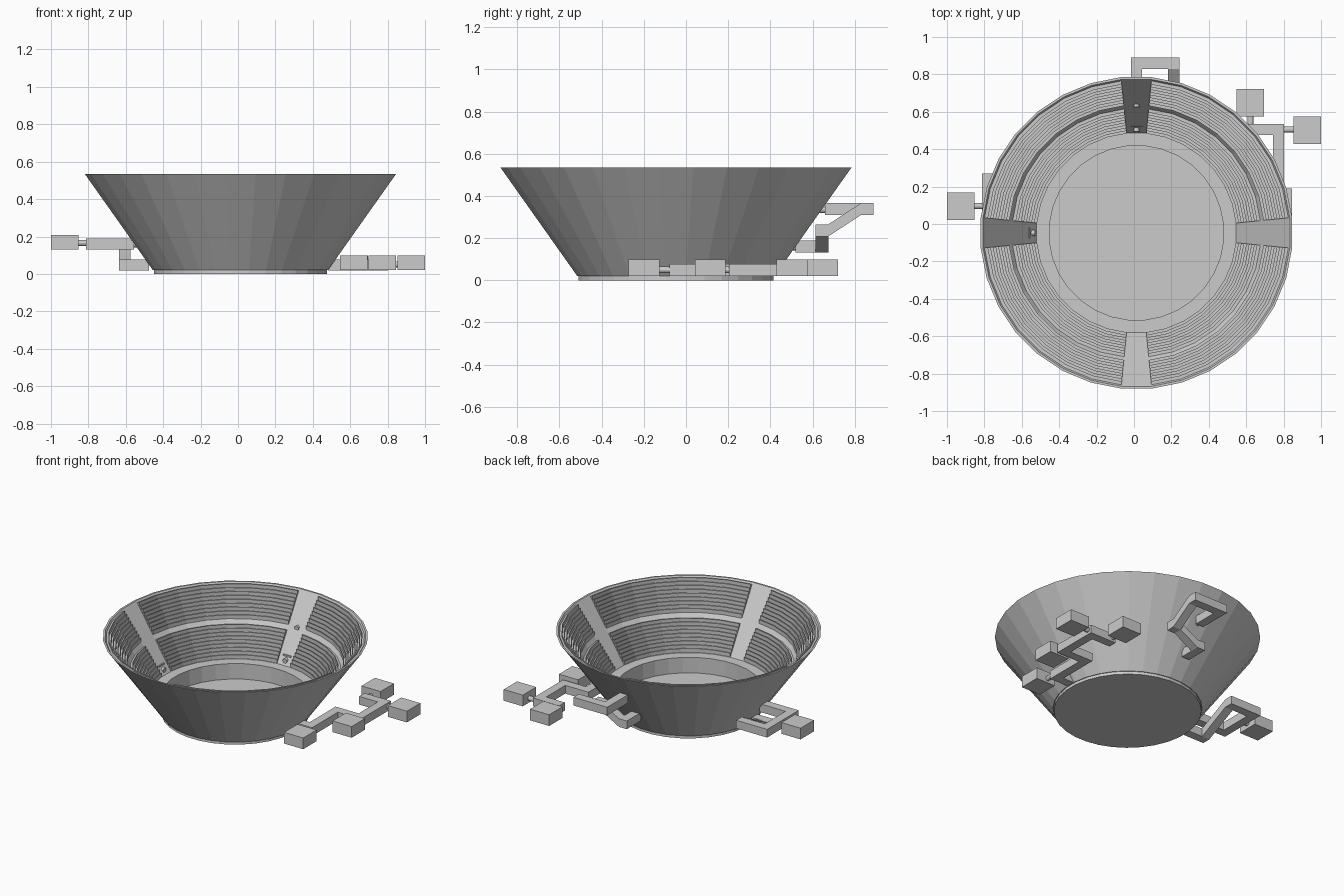
import bpy, bmesh, math
from mathutils import Vector, Matrix

if "Cube" in bpy.data.objects:
    bpy.data.objects.remove(bpy.data.objects["Cube"])

CX, CY = 0.013, -0.0475      # bowl centre
N = 32                       # sides of the bowl
STEP = 2 * math.pi / N
K = 1 / math.cos(STEP / 2)   # profile radii are measured to the flats
Z0, Z1, R0, R1 = 0.02, 0.535, 0.468, 0.8325
HW = 0.03                    # half width of a corridor


def finish(bm, name):
    bmesh.ops.recalc_face_normals(bm, faces=bm.faces)
    me = bpy.data.meshes.new(name)
    bm.to_mesh(me)
    bm.free()
    ob = bpy.data.objects.new(name, me)
    bpy.context.collection.objects.link(ob)
    return ob


def cone_r(z):
    return R0 + (R1 - R0) * (z - Z0) / (Z1 - Z0)


def sweep(bm, profile, first, count, closed_profile):
    """Turn an (r, z) profile about the bowl axis through count segments."""
    full = count == N
    rings = []
    for i in range(count if full else count + 1):
        a = (first + i + 0.5) * STEP
        rings.append([bm.verts.new((CX + r * K * math.cos(a), CY + r * K * math.sin(a), z))
                      for r, z in profile])
    m = len(profile)
    for i in range(count):
        a, b = rings[i], rings[(i + 1) % len(rings)]
        for j in range(m if closed_profile else m - 1):
            k = (j + 1) % m
            bm.faces.new((a[j], b[j], b[k], a[k]))
    if full:                 # cap both ends of the lathe profile
        bm.faces.new([r[0] for r in rings])
        bm.faces.new([r[-1] for r in rings])
    else:                    # cap both ends of the arc
        bm.faces.new(rings[0])
        bm.faces.new(rings[-1])


# Bowl shell: base, sloping wall, rim, inner ramp, ledge and sunken floor
SHELL = 0.0125
LEDGE = 0.13
bm = bmesh.new()
sweep(bm, [(0.463, 0), (0.463, Z0), (R0, Z0), (R1, Z1), (R1 - SHELL, Z1),
           (cone_r(LEDGE) - SHELL, LEDGE), (0.465, LEDGE), (0.465, 0.022)], 0, N, False)
finish(bm, "arena_bowl")


# Seating tiers: stepped rows with low seat backs, four quarters each
def tier(name, z_low, z_high, rows):
    h = (z_high - z_low) / rows
    t = h * (R1 - R0) / (Z1 - Z0)
    prof = []
    for i in range(rows):
        z = z_low + i * h
        r = cone_r(z) - SHELL - 0.004
        prof += [(r, z), (r, z + h * 1.35), (r + t * 0.4, z + h * 1.35), (r + t * 0.4, z + h)]
    prof.append((cone_r(z_high) - SHELL + 0.004, z_high))
    prof.append((cone_r(z_low) - SHELL + 0.004, z_low))
    bm = bmesh.new()
    for q in range(4):
        sweep(bm, prof, q * N // 4, N // 4 - 1, True)
    finish(bm, name)


tier("lower_seating", LEDGE + 0.003, 0.312, 9)
tier("upper_seating", 0.342, 0.524, 9)


def box(bm, lo, hi):
    lo, hi = Vector(lo), Vector(hi)
    bmesh.ops.create_cube(bm, size=1, matrix=Matrix.Translation((lo + hi) / 2)
                          @ Matrix.Diagonal((*(hi - lo), 1)))


def beam(bm, p, q):
    """Square passage from p to q; slopes keep upright ends."""
    d = Vector((q.x - p.x, q.y - p.y, 0)).normalized()
    side, up = Vector((-d.y, d.x, 0)) * HW, Vector((0, 0, 0.0285))
    ends = [[bm.verts.new(c + s * side + u * up) for s, u in ((-1, -1), (1, -1), (1, 1), (-1, 1))]
            for c in (p, q)]
    for e in ends:
        bm.faces.new(e)
    for j in range(4):
        k = (j + 1) % 4
        bm.faces.new((ends[0][j], ends[0][k], ends[1][k], ends[1][j]))


def corridor(name, pts):
    bm = bmesh.new()
    pts = [Vector(p) for p in pts]
    last = len(pts) - 1
    for i in range(last):
        p, q = pts[i], pts[i + 1]
        d = Vector((q.x - p.x, q.y - p.y, 0)).normalized() * HW
        beam(bm, p if i == 0 else p + d, q if i + 1 == last else q - d)
    for p in pts[1:-1]:      # corner blocks
        e = Vector((HW, HW, 0.0285))
        box(bm, p - e, p + e)
    finish(bm, name)


def pipe(name, p, q, r=0.016):
    p, q = Vector(p), Vector(q)
    bm = bmesh.new()
    rot = (q - p).to_track_quat('Z', 'Y').to_matrix().to_4x4()
    bmesh.ops.create_cone(bm, cap_ends=True, segments=12, radius1=r, radius2=r,
                          depth=(q - p).length, matrix=Matrix.Translation((p + q) / 2) @ rot)
    finish(bm, name)


def room(name, x, y, z):
    bm = bmesh.new()
    box(bm, (x - 0.0735, y - 0.0735, z), (x + 0.0735, y + 0.0735, z + 0.078))
    finish(bm, name)


# Back passage: climbs from the lower door round to the upper door
corridor("back_passage", [(CX, 0.52, 0.16), (CX, 0.645, 0.16), (0.212, 0.645, 0.237),
                          (0.212, 0.86, 0.338), (CX, 0.86, 0.338), (CX, 0.66, 0.338)])
pipe("back_lower_door", (CX, 0.495, 0.157), (CX, 0.55, 0.157))
pipe("back_upper_door", (CX, 0.625, 0.335), (CX, 0.68, 0.335))

# Left passage: down from the ledge door, under the bowl wall to the floor
corridor("left_passage", [(-0.555, CY, 0.16), (-0.783, CY, 0.16), (-0.783, 0.24, 0.16),
                          (-0.605, 0.24, 0.16), (-0.605, CY, 0.048), (-0.475, CY, 0.048)])
pipe("left_door", (-0.565, CY, 0.157), (-0.53, CY, 0.157))
pipe("left_room_link", (-0.865, 0.095, 0.165), (-0.81, 0.095, 0.165))
room("left_room", -0.9265, 0.095, 0.13)

# Right passage with four side rooms at floor level
corridor("right_passage", [(0.485, CY, 0.048), (0.595, CY, 0.048), (0.595, 0.235, 0.048),
                           (0.773, 0.235, 0.048), (0.773, 0.505, 0.048), (0.60, 0.505, 0.048)])
LINKS = [((0.62, -0.2), (0.605, -0.135), (0.605, -0.077)),
         ((0.772, 0.115), (0.772, 0.185), (0.772, 0.207)),
         ((0.9265, 0.502), (0.855, 0.505), (0.80, 0.505)),
         ((0.622, 0.647), (0.622, 0.58), (0.622, 0.53))]
for i, (c, a, b) in enumerate(LINKS, 1):
    room(f"right_room_{i}", *c, 0.02)
    pipe(f"right_room_link_{i}", (*a, 0.05), (*b, 0.05))
